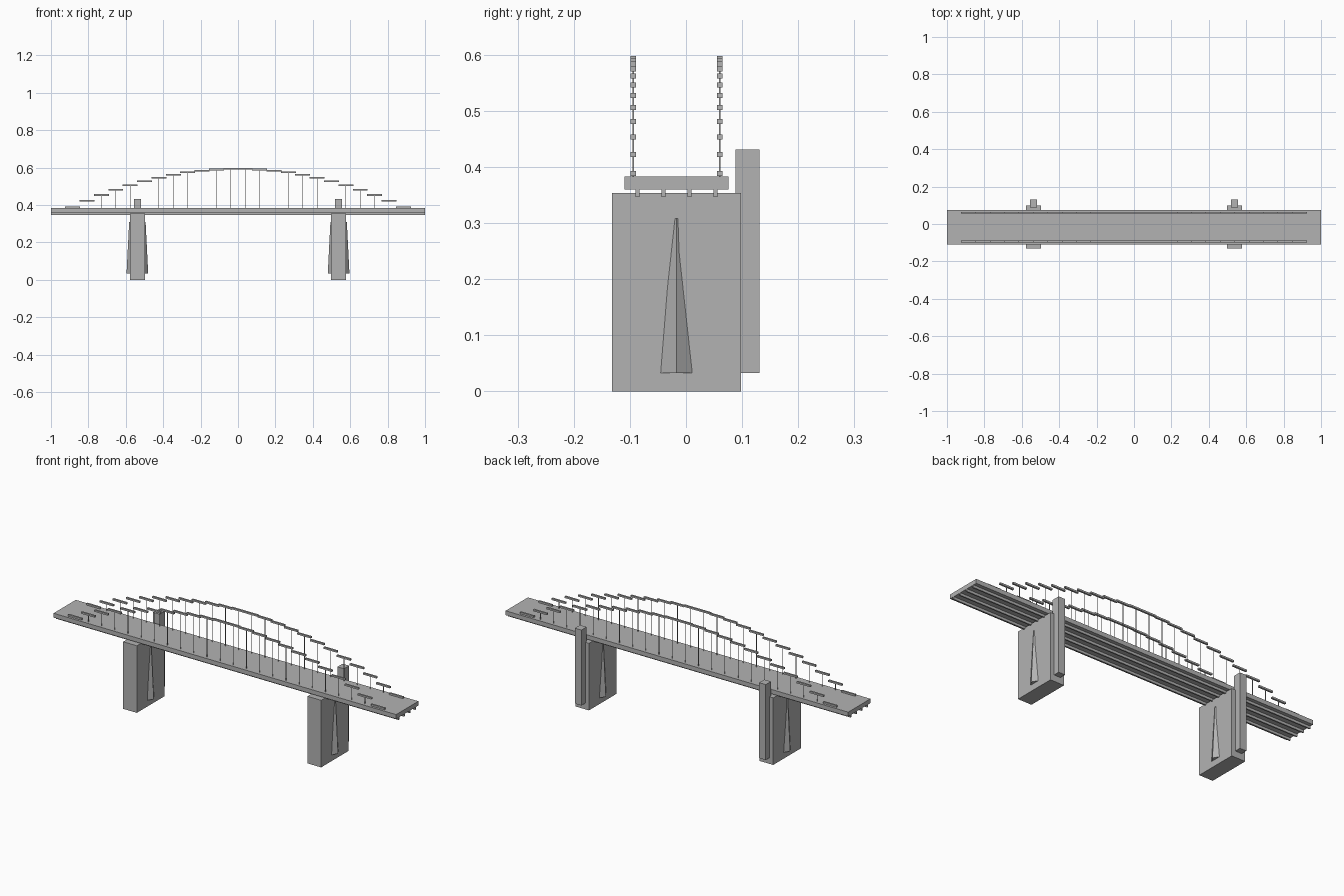
import bpy, bmesh

if "Cube" in bpy.data.objects:
    bpy.data.objects.remove(bpy.data.objects["Cube"])

grey = bpy.data.materials.new("concrete grey")
grey.diffuse_color = (0.45, 0.45, 0.45, 1)
grey.use_nodes = True
grey.node_tree.nodes["Principled BSDF"].inputs["Base Color"].default_value = grey.diffuse_color
CY = -0.017  # bridge centre line


def finish(bm, name):
    bmesh.ops.recalc_face_normals(bm, faces=bm.faces)
    me = bpy.data.meshes.new(name)
    bm.to_mesh(me)
    bm.free()
    me.materials.append(grey)
    ob = bpy.data.objects.new(name, me)
    bpy.context.collection.objects.link(ob)
    return ob


def add_box(bm, x, y, z):
    """Box from (min, max) ranges."""
    vs = bmesh.ops.create_cube(bm, size=1)["verts"]
    for v in vs:
        v.co = [r[0] + (c + 0.5) * (r[1] - r[0]) for r, c in zip((x, y, z), v.co)]


def box(name, x, y, z):
    bm = bmesh.new()
    add_box(bm, x, y, z)
    return finish(bm, name)


# Deck and the four girders beneath it
box("deck", (-1, 1), (CY - 0.0925, CY + 0.0925), (0.36, 0.383))
for i in range(4):
    y = CY + (i - 1.5) * 0.0465
    box(f"girder_{i + 1}", (-1, 1), (y - 0.0035, y + 0.0035), (0.347, 0.36))

for side, sx in (("left", -1), ("right", 1)):
    cx = sx * 0.538
    # Pier and the post behind it
    box(f"{side}_pier", (cx - 0.04, cx + 0.04), (CY - 0.115, CY + 0.115), (0, 0.354))
    box(f"{side}_post", (cx - 0.019, cx + 0.019), (0.088, 0.131), (0.033, 0.431))
    # Tapered pointed fins on both wide faces of the pier
    for end, d in (("outer", sx), ("inner", -sx)):
        bm = bmesh.new()
        rings = []
        for z, half, out in ((0.033, 0.036, 0.018), (0.308, 0.006, 0.004)):
            face_x = cx + d * 0.04
            pts = ((face_x - d * 0.005, CY - half), (face_x + d * out, CY),
                   (face_x - d * 0.005, CY + half))
            rings.append([bm.verts.new((px, py, z)) for px, py in pts])
        bm.faces.new(rings[0])
        bm.faces.new(rings[1])
        for a in range(3):
            b = (a + 1) % 3
            bm.faces.new((rings[0][a], rings[0][b], rings[1][b], rings[1][a]))
        finish(bm, f"{side}_pier_{end}_fin")

# Stepped arches of flat bars, with a thin hanger below each bar
for side, y in (("front", -0.094), ("back", 0.060)):
    arch, hangers = bmesh.new(), bmesh.new()
    for i in range(24):
        x = (i - 11.5) * 0.0769
        z = 0.3698 + 0.2237 * (1 - (x / 0.923) ** 2)
        add_box(arch, (x - 0.04, x + 0.04), (y - 0.0048, y + 0.0048), (z - 0.0045, z + 0.0045))
        add_box(hangers, (x - 0.0011, x + 0.0011), (y - 0.0011, y + 0.0011), (0.38, z))
    finish(arch, f"{side}_arch")
    finish(hangers, f"{side}_hangers")
